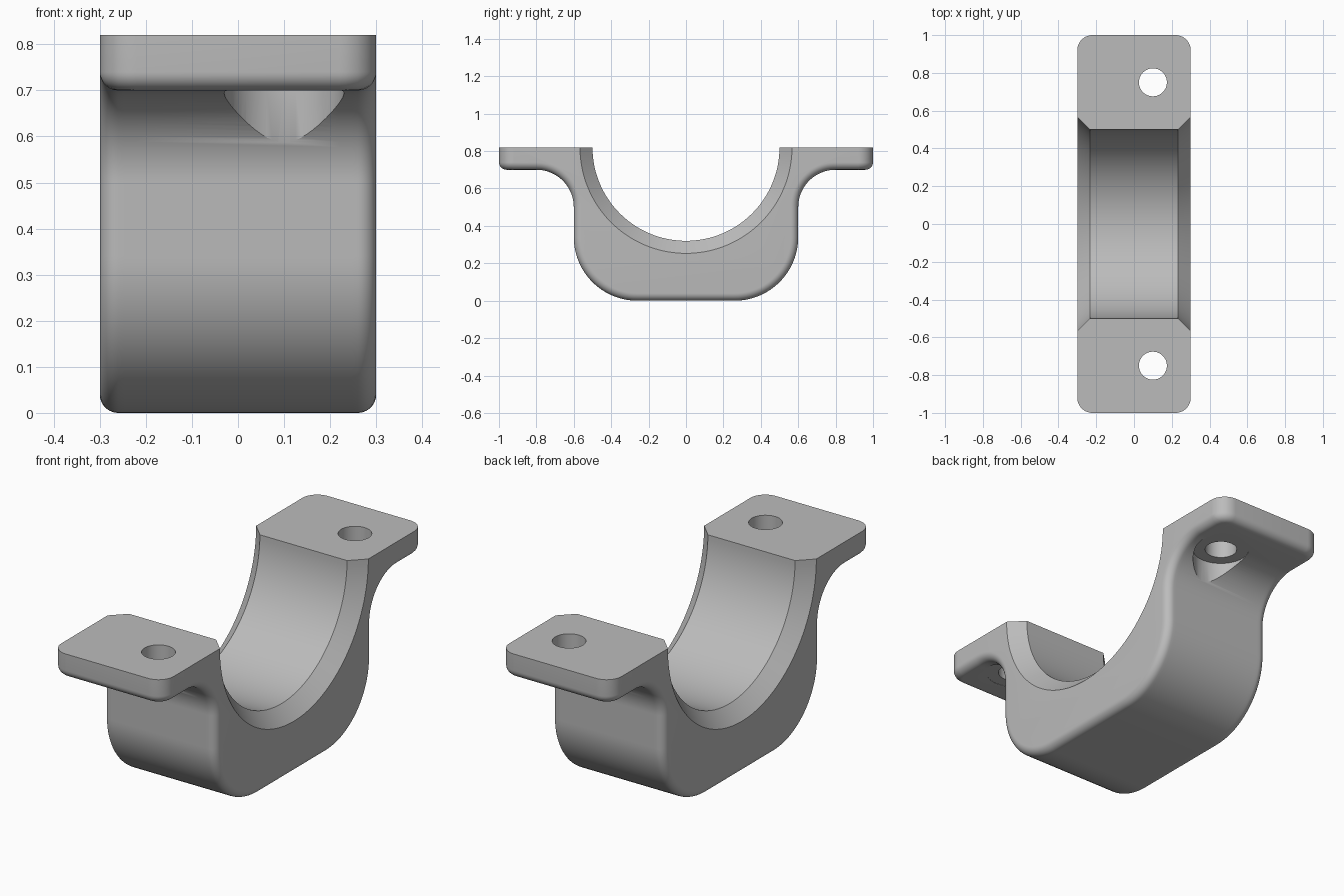
import bpy, bmesh
from math import sin, cos, acos, sqrt, pi, radians

cube = bpy.data.objects.get("Cube")
if cube:
    bpy.data.objects.remove(cube, do_unlink=True)

HALF_W, TOP, FLANGE_Z = 0.3, 0.82, 0.7
EDGE_R, CORNER_R = 0.04, 0.08
BORE_R, BORE_HALF = 0.5, 0.233
HOLE_X, HOLE_Y, HOLE_R, HEAD_R = 0.1, 0.75, 0.074, 0.13

grey = bpy.data.materials.new("cast_grey")
grey.use_nodes = True
grey.diffuse_color = (0.5, 0.5, 0.5, 1)
grey.node_tree.nodes["Principled BSDF"].inputs["Base Color"].default_value = (0.5, 0.5, 0.5, 1)


def loft(name, sections):
    """Closed solid through a row of equal-length point loops."""
    bm = bmesh.new()
    rings = [[bm.verts.new(p) for p in s] for s in sections]
    n = len(rings[0])
    for a, b in zip(rings, rings[1:]):
        for i in range(n):
            j = (i + 1) % n
            bm.faces.new((a[i], a[j], b[j], b[i]))
    bm.faces.new(reversed(rings[0]))
    bm.faces.new(rings[-1])
    bmesh.ops.remove_doubles(bm, verts=bm.verts[:], dist=0.00001)
    if bm.calc_volume(signed=True) < 0:
        bmesh.ops.reverse_faces(bm, faces=bm.faces[:])
    mesh = bpy.data.meshes.new(name)
    bm.to_mesh(mesh)
    bm.free()
    mesh.materials.append(grey)
    obj = bpy.data.objects.new(name, mesh)
    bpy.context.collection.objects.link(obj)
    return obj


def arc(cy, cz, r, start, end, n=24):
    angles = [radians(start + (end - start) * i / n) for i in range(n + 1)]
    return [(cy + r * cos(a), cz + r * sin(a)) for a in angles]


def section(x):
    """Outline across the bore at x, with the rounded rims taken in."""
    step = max(0, EDGE_R - (HALF_W - abs(x)))
    inset = EDGE_R - sqrt(max(0, EDGE_R ** 2 - step ** 2))
    # Saddle side and the fillet up to the flange
    right = arc(0.26, 0.34, 0.34 - inset, -90, 0)
    right += arc(0.8, 0.5, 0.2 + inset, 180, 90)
    # Flange end: rounded in plan and along its lower edge
    into_corner = max(0, abs(x) - (HALF_W - CORNER_R))
    start = acos(1 - inset / EDGE_R)
    for i in range(9):
        t = start + (pi / 2 - start) * i / 8
        r = CORNER_R - EDGE_R * (1 - sin(t))
        y = 1 - CORNER_R + sqrt(max(0, r ** 2 - into_corner ** 2))
        right.append((y, FLANGE_Z + EDGE_R * (1 - cos(t))))
    right.append((y, TOP))
    # Bore, chamfered towards both sides
    bore = arc(0, TOP, BORE_R + max(0, abs(x) - BORE_HALF), 0, -180, 72)
    left = [(-y, z) for y, z in reversed(right)]
    return [(x, y, z) for y, z in right + bore + left]


# Bearing saddle with its two flanges
half = [HALF_W - EDGE_R * (1 - cos(radians(a))) for a in range(0, 91, 10)]
half += [0.247, BORE_HALF, HALF_W - CORNER_R]
stations = half + [-x for x in reversed(half)]
saddle = loft("bearing_saddle", [section(x) for x in stations])
bpy.ops.object.select_all(action='DESELECT')
saddle.select_set(True)
bpy.context.view_layer.objects.active = saddle

# Bolt holes, each with a clearance for the bolt head below the flange
steps = [(HEAD_R, 0.4), (HEAD_R, FLANGE_Z + 0.001), (HOLE_R, FLANGE_Z + 0.001), (HOLE_R, 1)]
turn = [2 * pi * i / 64 for i in range(64)]
for side in (-1, 1):
    cutter = loft("bolt_cutter", [[(HOLE_X + r * cos(a), side * HOLE_Y + r * sin(a), z)
                                   for a in turn] for r, z in steps])
    cutter.hide_render = True
    mod = saddle.modifiers.new("bolt_cut", 'BOOLEAN')
    mod.operation, mod.object = 'DIFFERENCE', cutter
    for solver in ('EXACT', 'FLOAT'):
        mod.solver = solver
        result = saddle.evaluated_get(bpy.context.evaluated_depsgraph_get())
        if len(result.data.polygons) > 100:
            break
    bpy.ops.object.modifier_apply(modifier=mod.name)
    bpy.data.objects.remove(cutter, do_unlink=True)

bpy.ops.object.shade_smooth_by_angle(angle=radians(30))
